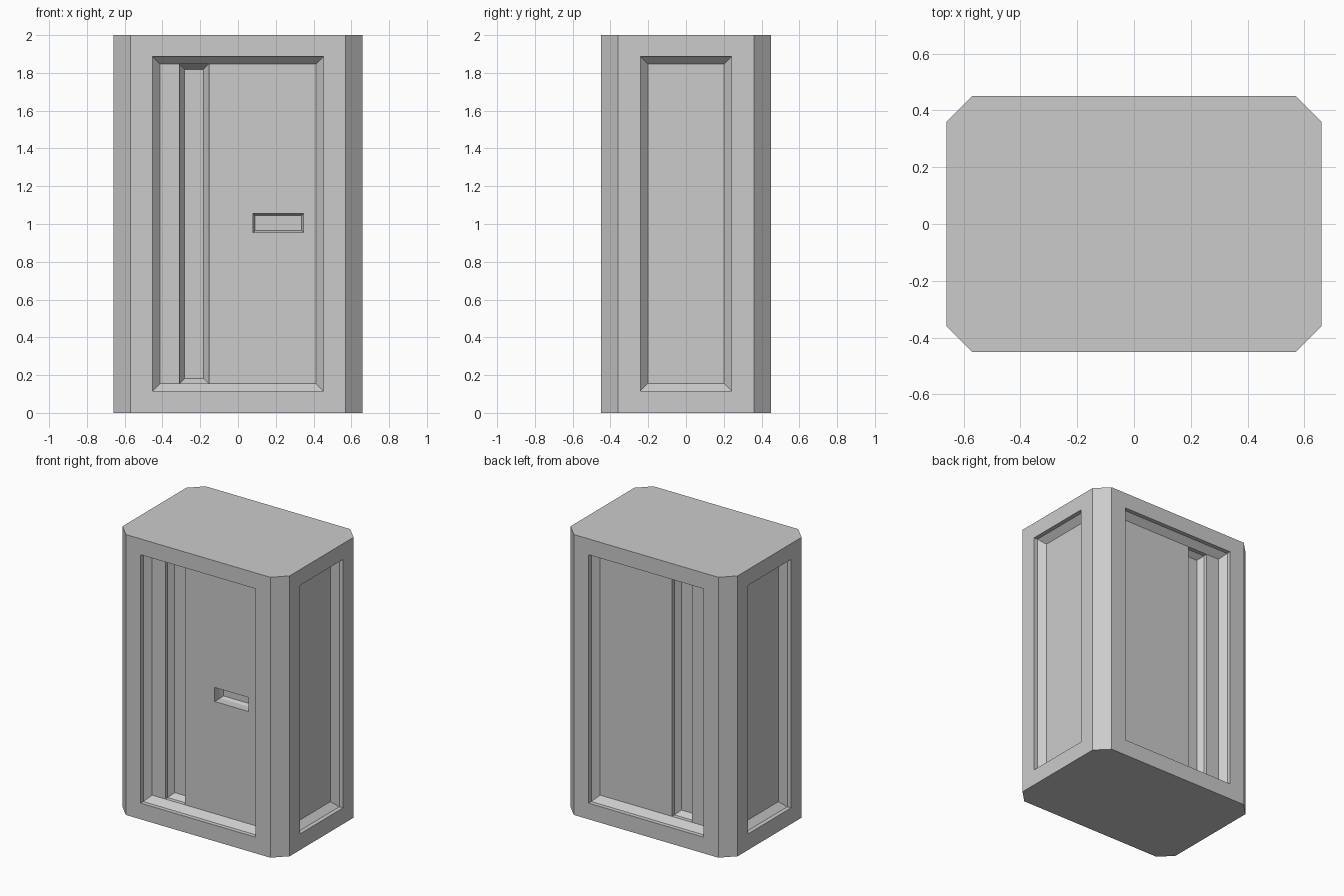
import bpy, bmesh, math
from mathutils import Matrix

if "Cube" in bpy.data.objects:
    bpy.data.objects.remove(bpy.data.objects["Cube"])


def mesh_object(name, bm):
    bmesh.ops.recalc_face_normals(bm, faces=bm.faces)
    me = bpy.data.meshes.new(name)
    bm.to_mesh(me)
    bm.free()
    ob = bpy.data.objects.new(name, me)
    bpy.context.collection.objects.link(ob)
    return ob


def loft(name, loops):
    """Closed solid skinned through a stack of equal-length point loops."""
    bm = bmesh.new()
    rings = [[bm.verts.new(p) for p in loop] for loop in loops]
    n = len(rings[0])
    for a, b in zip(rings, rings[1:]):
        for i in range(n):
            j = (i + 1) % n
            bm.faces.new((a[i], a[j], b[j], b[i]))
    bm.faces.new(rings[0])
    bm.faces.new(rings[-1])
    return mesh_object(name, bm)


def recess(body, name, u0, u1, z0, z1, plane, steps, angle=0):
    """Cut a stepped pocket; steps are (depth behind plane, inset)."""
    loops = []
    for d, s in steps:
        y = d - plane
        loops.append([(u0 + s, y, z0 + s), (u1 - s, y, z0 + s),
                      (u1 - s, y, z1 - s), (u0 + s, y, z1 - s)])
    cutter = loft(name, loops)
    cutter.data.transform(Matrix.Rotation(math.radians(angle), 4, 'Z'))
    cutter.hide_render = True
    mod = body.modifiers.new(name, 'BOOLEAN')
    mod.operation = 'DIFFERENCE'
    mod.solver = 'EXACT'
    mod.object = cutter
    bpy.context.view_layer.objects.active = body
    bpy.ops.object.modifier_apply(modifier=mod.name)
    bpy.data.objects.remove(cutter)


# Cabinet body: box with chamfered vertical corners
X, Y, C, H = 0.66, 0.45, 0.09, 2.0
outline = [(X, Y - C), (X - C, Y), (C - X, Y), (-X, Y - C),
           (-X, C - Y), (C - X, -Y), (X - C, -Y), (X, C - Y)]
body = loft("cabinet_body", [[(x, y, z) for x, y in outline] for z in (0, H)])

# Framed panels on all four sides: straight lip, then sloped edge
D = 0.073
panel = [(-0.02, 0), (0.03, 0), (D, 0.04)]
for angle, half, plane in ((0, 0.453, Y), (180, 0.453, Y),
                           (90, 0.242, X), (270, 0.242, X)):
    recess(body, "panel_recess", -half, half, 0.115, 1.887, plane, panel, angle)

# Full-height groove beside the front and back doors
groove = [(-0.004, 0), (0.028, 0), (0.066, 0.028)]
for angle, u in ((0, -0.232), (180, 0.232)):
    recess(body, "door_groove", u - 0.078, u + 0.078, 0.155, 1.847,
           Y - D, groove, angle)

# Handle slot in the front door
recess(body, "handle_slot", 0.08, 0.347, 0.955, 1.055, Y - D,
       [(-0.01, 0), (0.06, 0), (0.085, 0.01)])
